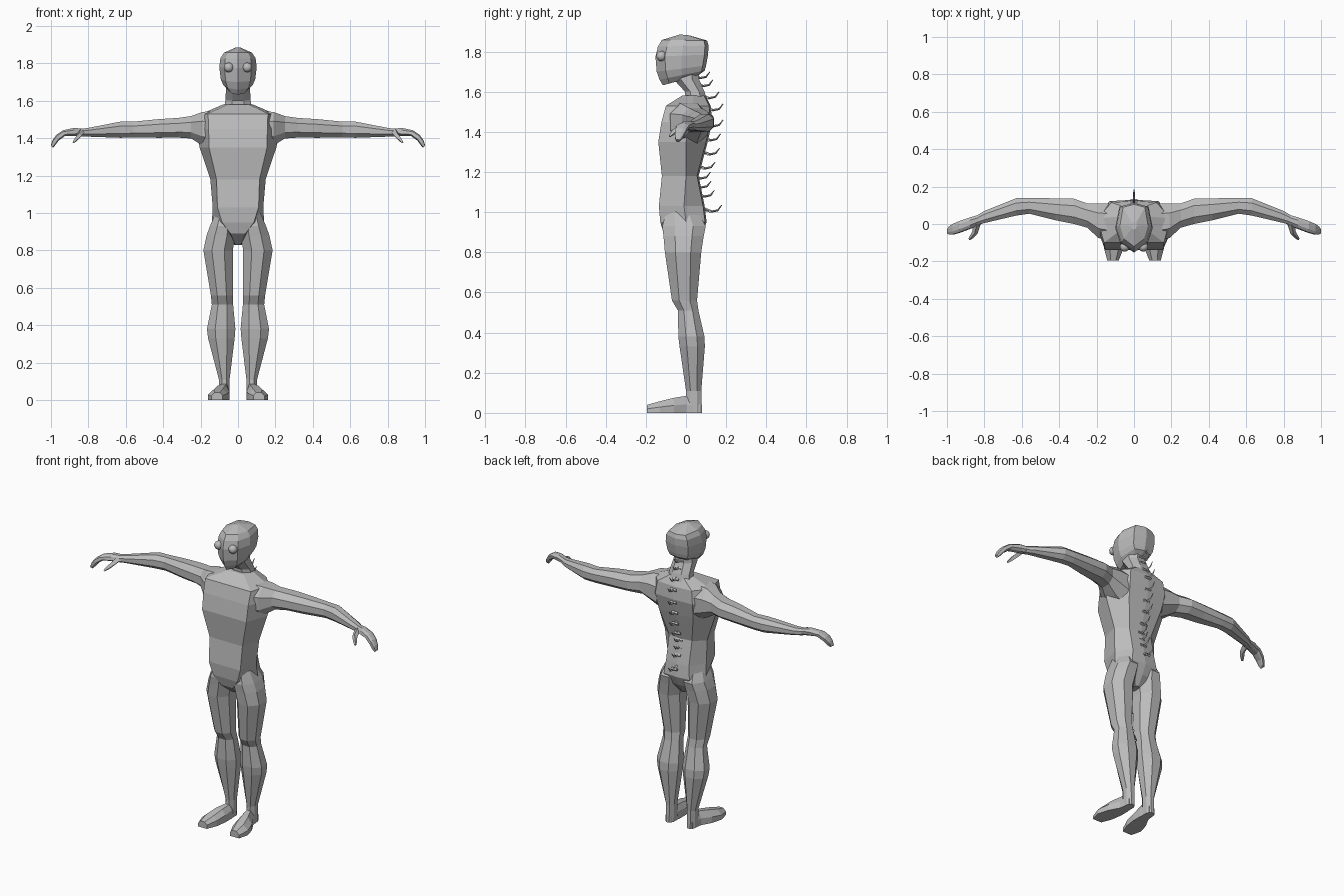
import bpy, bmesh
from mathutils import Vector

grey = bpy.data.materials.new("plain grey")
grey.diffuse_color = (0.5, 0.5, 0.5, 1)


def finish(name, bm, mirror=False):
    bmesh.ops.recalc_face_normals(bm, faces=bm.faces)
    me = bpy.data.meshes.new(name)
    bm.to_mesh(me)
    bm.free()
    me.materials.append(grey)
    ob = bpy.data.objects.new(name, me)
    bpy.context.collection.objects.link(ob)
    if mirror:
        ob.modifiers.new("mirror", 'MIRROR')
    return ob


def skin(bm, rings):
    """Bridge a list of equal-length point rings and cap both ends."""
    vs = [[bm.verts.new(p) for p in r] for r in rings]
    n = len(vs[0])
    for r, s in zip(vs, vs[1:]):
        for i in range(n):
            j = (i + 1) % n
            bm.faces.new((r[i], r[j], s[j], s[i]))
    bm.faces.new(vs[0][::-1])
    bm.faces.new(vs[-1])


def loft(name, rings, mirror=False):
    bm = bmesh.new()
    skin(bm, rings)
    return finish(name, bm, mirror)


def oct_section(u0, u1, v0, v1, f=0.45):
    """Eight-sided section filling the box u0..u1, v0..v1."""
    cu, cv, ru, rv = (u0 + u1) / 2, (v0 + v1) / 2, (u1 - u0) / 2, (v1 - v0) / 2
    shape = [(f, -1), (1, -f), (1, f), (f, 1), (-f, 1), (-1, f), (-1, -f), (-f, -1)]
    return [(cu + a * ru, cv + b * rv) for a, b in shape]


def tube(bm, path, radii):
    """Four-sided tapering tube along a path."""
    pts = [Vector(p) for p in path]
    rings = []
    for i, p in enumerate(pts):
        d = pts[min(i + 1, len(pts) - 1)] - pts[max(i - 1, 0)]
        q = d.to_track_quat('Z', 'Y')
        r = radii[i]
        rings.append([p + q @ Vector(c) for c in ((r, 0, 0), (0, r, 0), (-r, 0, 0), (0, -r, 0))])
    skin(bm, rings)


# Torso: z, front half width, side half width, back half width, front y, side y, back y
torso = [
    (0.83, .015, .02, .015, -.04, 0, .03),
    (0.89, .04, .09, .06, -.11, 0, .07),
    (0.95, .085, .14, .09, -.128, 0, .095),
    (1.03, .11, .135, .08, -.135, -.01, .085),
    (1.18, .115, .148, .08, -.12, 0, .055),
    (1.35, .155, .205, .12, -.138, .0, .10),
    (1.45, .157, .225, .13, -.122, .02, .122),
    (1.53, .16, .195, .12, -.10, .03, .115),
    (1.58, .055, .08, .05, -.02, .04, .09),
]
loft("torso", [[(a, yf, z), (w, ym, z), (b, yb, z), (0, yb + .008, z),
                (-b, yb, z), (-w, ym, z), (-a, yf, z)]
               for z, a, w, b, yf, ym, yb in torso])

# Neck
neck = [(1.54, .078, .0, .11), (1.60, .068, -.005, .092),
        (1.66, .064, -.06, .066), (1.72, .06, -.07, .06)]
loft("neck", [[(x, y, z) for x, y in oct_section(-w, w, yf, yb)] for z, w, yf, yb in neck])

# Head: front z, back z, front y, back y, half width
head = [(1.632, 1.68, -.115, .06, .05), (1.66, 1.705, -.132, .093, .078),
        (1.70, 1.73, -.146, .10, .092), (1.775, 1.785, -.152, .11, .10),
        (1.825, 1.83, -.14, .112, .094), (1.858, 1.855, -.12, .105, .075),
        (1.885, 1.882, -.03, .01, .015)]
rings = []
for zf, zb, yf, yb, w in head:
    half = [(.72 * w, .18), (w, .5), (.78 * w, .93)]
    prof = [(0, 0)] + half + [(0, 1)] + [(-x, t) for x, t in reversed(half)]
    rings.append([(x, yf + (yb - yf) * t, zf + (zb - zf) * t) for x, t in prof])
loft("head", rings)

# Eyes
bm = bmesh.new()
bmesh.ops.create_uvsphere(bm, u_segments=12, v_segments=8, radius=.026)
bmesh.ops.translate(bm, verts=bm.verts, vec=(.05, -.122, 1.778))
for f in bm.faces:
    f.smooth = True
finish("eyes", bm, True)

# Arms: x, front y, back y, bottom z, top z
arm = [(.13, -.09, .11, 1.33, 1.545), (.19, -.075, .11, 1.36, 1.54),
       (.25, -.02, .11, 1.398, 1.518), (.32, .0, .135, 1.403, 1.508),
       (.42, .02, .137, 1.402, 1.502), (.56, .055, .14, 1.403, 1.488),
       (.63, .045, .138, 1.402, 1.488), (.80, .005, .07, 1.408, 1.455),
       (.84, -.005, .045, 1.41, 1.45)]
loft("arms", [[(x, y, z) for y, z in oct_section(a, b, c, d)] for x, a, b, c, d in arm], True)

# Hands with curled fingers, and thumbs
hand = [(.82, .0, .05, 1.41, 1.45), (.87, -.022, .036, 1.412, 1.455),
        (.93, -.045, .015, 1.412, 1.442), (.965, -.055, .0, 1.387, 1.418),
        (.985, -.055, -.015, 1.36, 1.39), (.995, -.05, -.03, 1.35, 1.362)]
loft("hands", [[(x + (.006 if z > (c + d) / 2 else -.006), y, z)
                for y, z in oct_section(a, b, c, d)] for x, a, b, c, d in hand], True)
bm = bmesh.new()
tube(bm, [(.84, .0, 1.43), (.85, -.045, 1.412), (.865, -.065, 1.395), (.88, -.082, 1.378)],
     (.02, .015, .012, .006))
finish("thumbs", bm, True)

# Legs: z, inner x, outer x, front y, back y
leg = [(1.0, .03, .12, -.10, .06), (.93, .012, .15, -.118, .098),
       (.88, .014, .168, -.112, .088), (.80, .028, .185, -.105, .076),
       (.56, .028, .145, -.07, .055), (.51, .026, .14, -.04, .062),
       (.38, .014, .166, -.038, .092), (.33, .018, .16, -.032, .094),
       (.11, .045, .102, .0, .076), (.0, .048, .10, -.005, .08)]
loft("legs", [[(x, y, z) for x, y in oct_section(a, b, c, d, .42)] for z, a, b, c, d in leg], True)

# Feet: y, inner x, outer x, sole to top z
foot = [(.07, .055, .095, .07), (.0, .046, .106, .085), (-.06, .046, .14, .075),
        (-.13, .056, .16, .058), (-.195, .082, .143, .04)]
loft("feet", [[(a, y, 0), (b, y, 0), (b, y, h * .5), (a + (b - a) * .7, y, h),
               (a + (b - a) * .25, y, h), (a, y, h * .6)] for y, a, b, h in foot], True)

# Row of thin upturned spines down the back: tip y, tip z
tips = [(.12, 1.70), (.135, 1.66), (.165, 1.60), (.185, 1.54), (.185, 1.46), (.172, 1.39),
        (.168, 1.32), (.145, 1.25), (.122, 1.20), (.125, 1.155), (.142, 1.11), (.178, 1.035)]
bm = bmesh.new()
for y, z in tips:
    tube(bm, [(0, y - .085, z - .02), (0, y - .05, z - .032), (0, y - .02, z - .026),
              (0, y, z)], (.008, .006, .005, .002))
    tube(bm, [(-.02, y - .06, z - .03), (.02, y - .06, z - .03)], (.009, .009))
finish("back_spines", bm)
